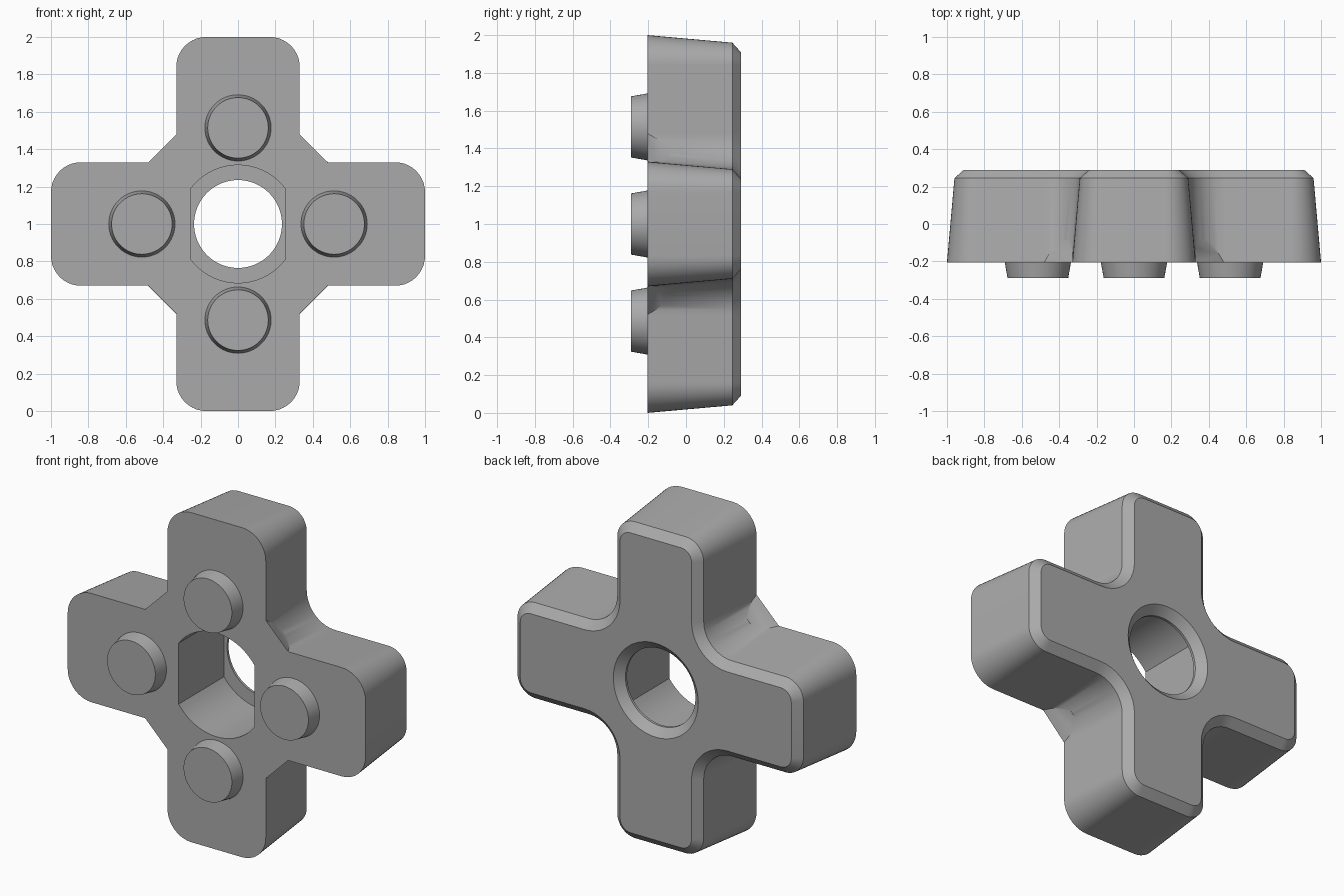
import bpy, bmesh
from math import sin, cos, pi, acos, radians

if "Cube" in bpy.data.objects:
    bpy.data.objects.remove(bpy.data.objects["Cube"], do_unlink=True)

FRONT, EDGE, BACK = -0.205, 0.245, 0.29
MID_Z = 1.0

grey = bpy.data.materials.new("plain grey")
grey.use_nodes = True
grey.diffuse_color = (0.4, 0.4, 0.4, 1)
grey.node_tree.nodes["Principled BSDF"].inputs["Base Color"].default_value = (0.4, 0.4, 0.4, 1)


def arc(cx, cz, r, start, end, n):
    return [(cx + r * cos(start + (end - start) * i / n),
             cz + r * sin(start + (end - start) * i / n)) for i in range(n + 1)]


def circle(cx, cz, r, n=64):
    return arc(cx, cz, r, 0, 2 * pi, n)[:-1]


def quarter_turn(points, turns):
    for _ in range(turns):
        points = [(-z, x) for x, z in points]
    return points


def loft(name, sections):
    """Skin a stack of (y, outline) sections and cap both ends."""
    bm = bmesh.new()
    rings = [[bm.verts.new((x, y, z + MID_Z)) for x, z in pts] for y, pts in sections]
    for a, b in zip(rings, rings[1:]):
        for i in range(len(a)):
            j = (i + 1) % len(a)
            bm.faces.new((a[i], a[j], b[j], b[i]))
    bm.faces.new(rings[0])
    bm.faces.new(rings[-1])
    bmesh.ops.recalc_face_normals(bm, faces=bm.faces)
    mesh = bpy.data.meshes.new(name)
    bm.to_mesh(mesh)
    bm.free()
    mesh.materials.append(grey)
    obj = bpy.data.objects.new(name, mesh)
    bpy.context.collection.objects.link(obj)
    return obj


def activate(obj):
    bpy.ops.object.select_all(action='DESELECT')
    obj.select_set(True)
    bpy.context.view_layer.objects.active = obj


def combine(target, tool, operation):
    mod = target.modifiers.new(operation, 'BOOLEAN')
    mod.operation, mod.object, mod.solver = operation, tool, 'EXACT'
    activate(target)
    bpy.ops.object.modifier_apply(modifier=mod.name)
    bpy.data.objects.remove(tool, do_unlink=True)


def cross(inset):
    """Rounded cross outline, offset inward by inset."""
    arm = (arc(0.48, -0.48, 0.15 + inset, pi, pi / 2, 10)
           + arc(0.84, -0.17, 0.16 - inset, -pi / 2, 0, 10)
           + arc(0.84, 0.17, 0.16 - inset, 0, pi / 2, 10))
    return [p for t in range(4) for p in quarter_turn(arm, t)]


# Tapered cross body with a chamfered back
body = loft("cross_body", [(FRONT, cross(0)), (EDGE, cross(0.04)), (BACK, cross(0.09))])

# Sloped gussets in the four inner corners
for t in range(4):
    gusset = loft("gusset", [
        (FRONT, quarter_turn([(0.28, 0.28), (0.53, 0.28), (0.28, 0.53)], t)),
        (-0.085, quarter_turn([(0.28, 0.28), (0.455, 0.28), (0.28, 0.455)], t))])
    combine(body, gusset, 'UNION')

# Front recess: round with two flat sides
flat = acos(0.255 / 0.315)
upper = arc(0, 0, 0.315, flat, pi - flat, 24)
slot = upper + [(-x, -z) for x, z in upper]
combine(body, loft("recess_cutter", [(FRONT - 0.1, slot), (0.23, slot)]), 'DIFFERENCE')

# Round hole with a countersunk back
combine(body, loft("hole_cutter", [
    (0.1, circle(0, 0, 0.235)), (EDGE, circle(0, 0, 0.235)),
    (BACK, circle(0, 0, 0.285)), (BACK + 0.1, circle(0, 0, 0.285))]), 'DIFFERENCE')

# Tapered pegs on the front of each arm
parts = [body]
for t, side in enumerate(("left", "upper", "right", "lower")):
    cx, cz = quarter_turn([(0.514, 0)], t)[0]
    parts.append(loft(side + "_peg", [
        (FRONT + 0.005, circle(cx, cz, 0.178)), (-0.29, circle(cx, cz, 0.162))]))

for part in parts:
    activate(part)
    bpy.ops.object.shade_smooth_by_angle(angle=radians(30))
